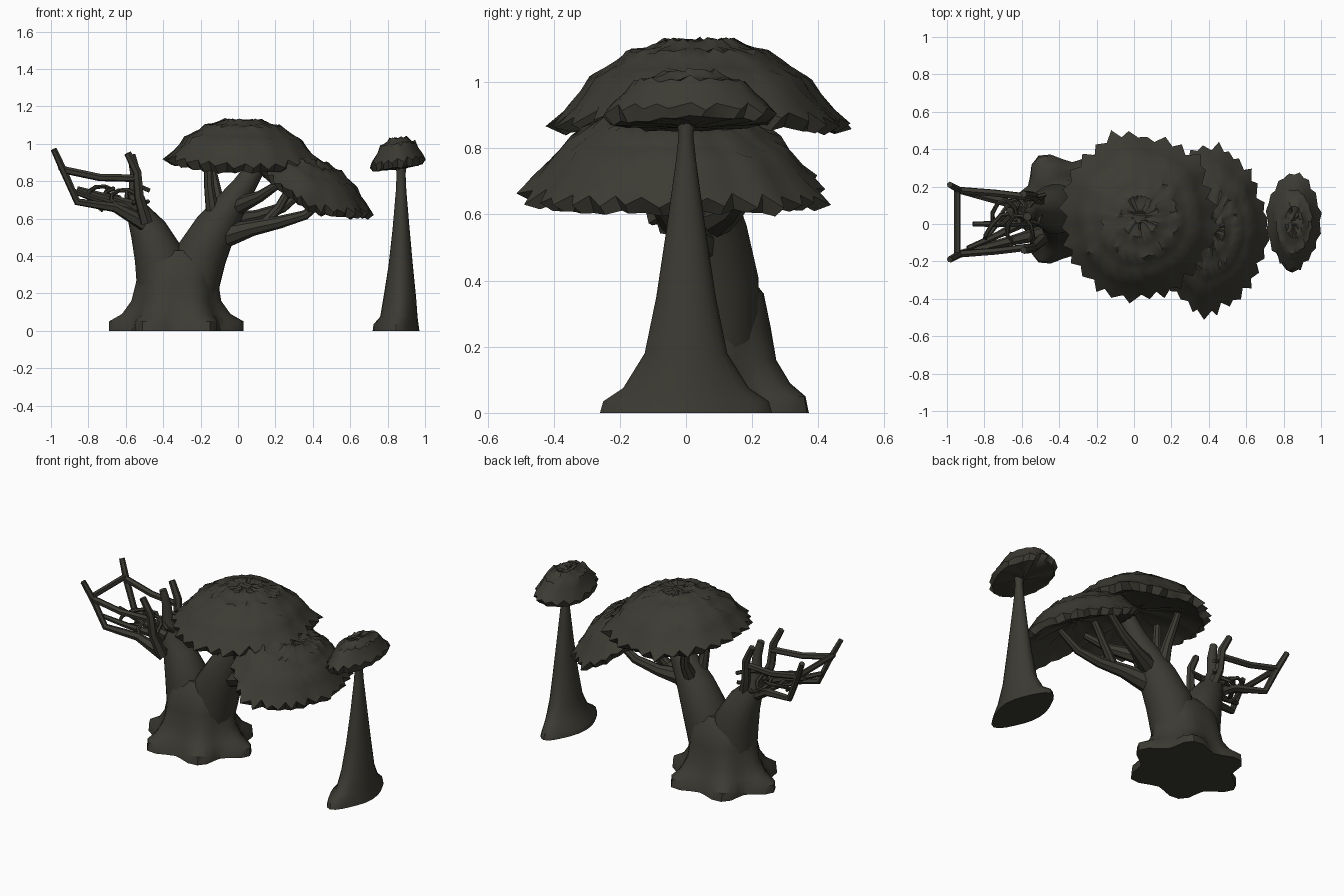
import bpy, bmesh, math, random
from mathutils import Vector

random.seed(4)
bark = bpy.data.materials.new("dark_olive_bark")
bark.diffuse_color = (0.045, 0.043, 0.033, 1)


def finish(name, bm):
    bmesh.ops.recalc_face_normals(bm, faces=bm.faces[:])
    me = bpy.data.meshes.new(name)
    bm.to_mesh(me)
    bm.free()
    me.materials.append(bark)
    ob = bpy.data.objects.new(name, me)
    bpy.context.collection.objects.link(ob)
    return ob


def skin(bm, rings, close=True):
    """Bridge equal-length rings of points, closing both ends."""
    vs = [[bm.verts.new(p) for p in r] for r in rings]
    n = len(vs[0])
    for a, b in zip(vs, vs[1:]):
        for i in range(n):
            j = (i + 1) % n
            bm.faces.new((a[i], a[j], b[j], b[i]))
    if close:
        bm.faces.new(vs[0])
        bm.faces.new(vs[-1])


def trunk(name, rows, lobes, n=36):
    """Horizontal loft; row = (cx, cy, z, rx, ry, root lobe depth)."""
    bm = bmesh.new()
    rings = []
    for cx, cy, z, rx, ry, d in rows:
        ring = []
        for i in range(n):
            a = math.tau * i / n
            k = 1 - d * (0.5 - 0.5 * math.cos(lobes * a))
            ring.append((cx + rx * k * math.cos(a), cy + ry * k * math.sin(a), z))
        rings.append(ring)
    skin(bm, rings)
    return finish(name, bm)


def tubes(name, paths, n=8):
    """Tapered tubes; path = [(x, y, z, radius), ...]."""
    bm = bmesh.new()
    for path in paths:
        pts = [Vector(p[:3]) for p in path]
        rings = []
        u = None
        for i, p in enumerate(pts):
            t = (pts[min(i + 1, len(pts) - 1)] - pts[max(i - 1, 0)]).normalized()
            if u is None:
                u = t.cross(Vector((0.3, 1, 0.1)))
            u = (u - t * u.dot(t)).normalized()
            w = t.cross(u)
            rings.append([p + path[i][3] * (u * math.cos(math.tau * k / n) + w * math.sin(math.tau * k / n))
                          for k in range(n)])
        skin(bm, rings)
    return finish(name, bm)


def canopy(name, cx, cy, rx, ry, rim, h, under, warp, n=56, steps=12, power=2.7):
    """Ragged leaf dome: tiers with jagged hems, toothed rim, shallow hollow underside."""
    bm = bmesh.new()
    rings = []
    big = [random.uniform(-0.05, 0.05) for _ in range(n)]
    big = [(big[i - 1] + big[i] + big[(i + 1) % n]) / 2 for i in range(n)]

    def ring(r, dz, jag):
        out = []
        for i in range(n):
            a = math.tau * (i + random.uniform(-0.25, 0.25)) / n
            tooth = jag * (random.uniform(0.5, 1.2) if i % 2 else random.uniform(-0.6, 0))
            k = r * (1 + big[i] * r) + tooth
            u, v = k * math.cos(a), k * math.sin(a)
            out.append((cx + rx * u, cy + ry * v, rim + dz + warp(u, v) - 0.25 * tooth
                        + random.uniform(-1, 1) * 0.006))
        return out

    for s in range(1, steps + 1):
        r = 0.96 * s / steps
        jag = 0.07 if s == steps else 0.035 if s % 3 == 0 else 0.01
        lift = 0.012 if s % 3 == 0 else 0
        rings.append(ring(r, h * (1 - r ** power) + lift, jag * min(1, r * 1.3)))
    rings.append(ring(0.90, -0.01, 0.02))
    rings.append(ring(0.6, under * 0.7, 0.01))
    rings.append(ring(0.1, under, 0.0))
    skin(bm, rings)
    bmesh.ops.triangulate(bm, faces=[f for f in bm.faces if len(f.verts) > 4])
    return finish(name, bm)


# Main trunk with flared roots
trunk("main_trunk", [
    (-0.33, 0.08, 0.00, 0.36, 0.33, 0.24), (-0.33, 0.08, 0.05, 0.36, 0.32, 0.26),
    (-0.33, 0.08, 0.09, 0.29, 0.26, 0.16), (-0.33, 0.08, 0.16, 0.24, 0.21, 0.09),
    (-0.325, 0.08, 0.26, 0.22, 0.185, 0.05), (-0.32, 0.08, 0.36, 0.21, 0.16, 0.03),
    (-0.31, 0.08, 0.43, 0.15, 0.10, 0)], 6)

# Two thick limbs from the fork
tubes("broken_limb", [[
    (-0.40, 0.08, 0.22, 0.14), (-0.42, 0.08, 0.40, 0.135), (-0.48, 0.08, 0.54, 0.10),
    (-0.54, 0.07, 0.65, 0.06), (-0.55, 0.06, 0.75, 0.035), (-0.55, 0.05, 0.85, 0.028),
    (-0.57, 0.04, 0.94, 0.022)]], 16)
tubes("leafy_limb", [[
    (-0.25, 0.08, 0.20, 0.14), (-0.20, 0.08, 0.40, 0.14), (-0.12, 0.07, 0.55, 0.115),
    (-0.04, 0.06, 0.67, 0.085), (0.03, 0.05, 0.77, 0.065), (0.10, 0.05, 0.88, 0.05)]], 16)

# Branches holding up the crown
tubes("crown_branches", [
    [(-0.10, 0.06, 0.54, 0.06), (-0.14, 0.03, 0.66, 0.035), (-0.155, 0.02, 0.78, 0.028), (-0.16, 0.02, 0.93, 0.022)],
    [(-0.12, 0.10, 0.58, 0.05), (-0.11, 0.17, 0.72, 0.03), (-0.15, 0.22, 0.92, 0.02)],
    [(-0.10, 0.05, 0.50, 0.07), (0.08, 0.00, 0.55, 0.042), (0.22, -0.05, 0.58, 0.034),
     (0.36, -0.08, 0.62, 0.026), (0.48, -0.10, 0.72, 0.018)],
    [(-0.05, 0.08, 0.58, 0.06), (0.10, 0.14, 0.61, 0.036), (0.24, 0.18, 0.66, 0.028), (0.36, 0.2, 0.76, 0.02)],
    [(0.14, -0.02, 0.57, 0.03), (0.22, 0.0, 0.66, 0.025), (0.30, 0.0, 0.80, 0.02)],
    [(-0.02, 0.04, 0.66, 0.05), (0.12, -0.08, 0.72, 0.03), (0.24, -0.16, 0.80, 0.02)]])

# Leaf crown: high dome and lower drooping layer
canopy("upper_canopy", 0.03, 0.04, 0.42, 0.45, 0.90, 0.225, 0.06,
       lambda u, v: -0.05 * v * v - 0.02 * max(u, 0))
canopy("lower_canopy", 0.41, -0.03, 0.30, 0.45, 0.69, 0.22, 0.09,
       lambda u, v: -0.06 * v * v - (0.16 if u < 0 else 0.08) * u)

# Bare branch frame on the broken limb, same on both sides
frame = []
for s in (-1, 1):
    y = 0.01
    frame += [
        [(-0.50, y + s * 0.06, 0.57, 0.04), (-0.66, y + s * 0.10, 0.66, 0.026), (-0.86, y + s * 0.15, 0.69, 0.02),
         (-0.93, y + s * 0.17, 0.85, 0.02), (-0.985, y + s * 0.20, 0.97, 0.017)],
        [(-0.93, y + s * 0.17, 0.86, 0.02), (-0.74, y + s * 0.155, 0.82, 0.02), (-0.53, y + s * 0.13, 0.815, 0.02)],
        [(-0.49, y + s * 0.09, 0.58, 0.035), (-0.53, y + s * 0.13, 0.72, 0.027), (-0.54, y + s * 0.14, 0.85, 0.024),
         (-0.59, y + s * 0.15, 0.95, 0.02)]]
frame += [[(-0.945, -0.17, 0.87, 0.018), (-0.945, 0.18, 0.87, 0.018)],
          [(-0.86, 0.0, 0.76, 0.014), (-0.72, 0.0, 0.72, 0.018), (-0.53, 0.02, 0.66, 0.03)],
          [(-0.89, -0.13, 0.75, 0.014), (-0.75, -0.07, 0.70, 0.018), (-0.55, 0.03, 0.64, 0.03)]]
tubes("bare_branches", frame, 6)

# Tangled vines between the bare branches
vines = []
for k in range(6):
    c = Vector((-0.73 + 0.04 * k, random.uniform(-0.04, 0.09), random.uniform(0.67, 0.73)))
    ph = random.uniform(0, 6)
    vines.append([(c.x + 0.07 * math.cos(ph + a * 0.7), c.y + 0.07 * math.sin(ph * 2 + a * 0.9),
                   c.z + 0.045 * math.sin(ph + a * 0.7), 0.012) for a in range(8)])
tubes("tangled_vines", vines, 6)

# Small tree beside it
trunk("small_trunk", [
    (0.845, 0.0, 0.00, 0.125, 0.26, 0.10), (0.845, 0.0, 0.035, 0.12, 0.25, 0.12),
    (0.86, 0.0, 0.075, 0.10, 0.19, 0.08), (0.865, 0.0, 0.18, 0.087, 0.125, 0.03),
    (0.87, 0.0, 0.35, 0.065, 0.09, 0), (0.872, 0.0, 0.55, 0.045, 0.06, 0),
    (0.872, 0.0, 0.75, 0.028, 0.032, 0), (0.872, 0.0, 0.84, 0.024, 0.022, 0),
    (0.872, 0.0, 0.92, 0.035, 0.035, 0)], 4, 24)
canopy("small_canopy", 0.855, 0.01, 0.145, 0.26, 0.885, 0.14, -0.02,
       lambda u, v: 0.02 * u, n=32, steps=9, power=3)

for ob in bpy.data.objects:
    ob.select_set(True)
    bpy.context.view_layer.objects.active = ob
bpy.ops.object.shade_smooth_by_angle(angle=math.radians(40))
